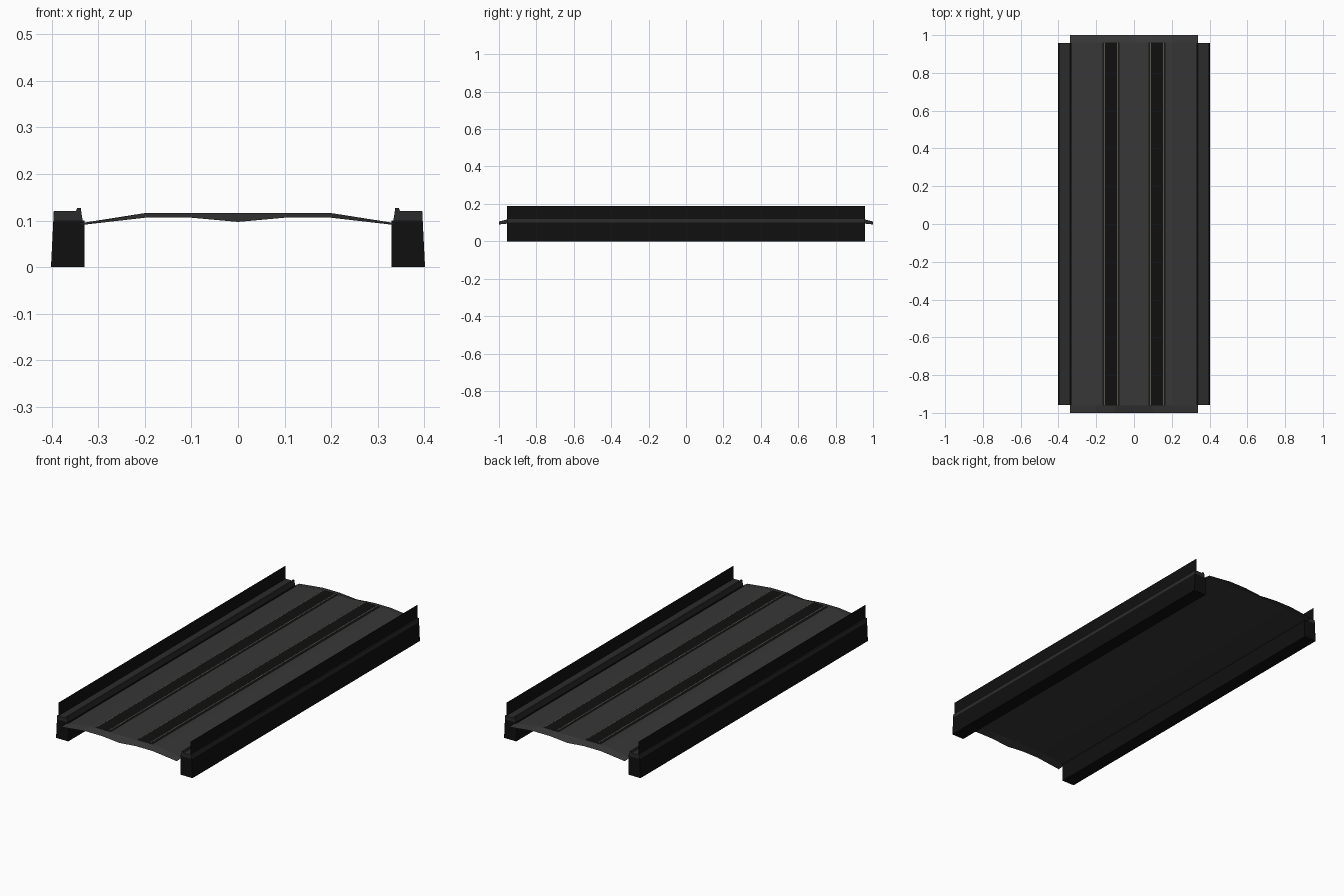
import bpy

if "Cube" in bpy.data.objects:
    bpy.data.objects.remove(bpy.data.objects["Cube"])


def material(name, r, g, b):
    m = bpy.data.materials.new(name)
    m.diffuse_color = (r, g, b, 1)
    m.use_nodes = True
    m.node_tree.nodes["Principled BSDF"].inputs["Base Color"].default_value = m.diffuse_color
    return m


ASPHALT = material("asphalt grey", 0.038, 0.038, 0.038)
CAP = material("dark grey", 0.024, 0.024, 0.024)
BLACK = material("near black", 0.005, 0.005, 0.005)
STEEL = material("rail steel", 0.27, 0.24, 0.19)


def mesh_object(name, verts, faces, mat):
    me = bpy.data.meshes.new(name)
    me.from_pydata(verts, [], faces)
    me.materials.append(mat)
    ob = bpy.data.objects.new(name, me)
    bpy.context.collection.objects.link(ob)
    return ob


def loft(name, rows, mat, closed=False):
    """Join cross-sections given as (y, [(x, z), ...]) into one surface."""
    n = len(rows[0][1])
    verts = [(x, y, z) for y, prof in rows for x, z in prof]
    faces = []
    for r in range(len(rows) - 1):
        for i in range(n if closed else n - 1):
            j = (i + 1) % n
            faces.append((r * n + i, r * n + j, (r + 1) * n + j, (r + 1) * n + i))
    if closed:
        faces.append(tuple(reversed(range(n))))
        faces.append(tuple((len(rows) - 1) * n + i for i in range(n)))
    return mesh_object(name, verts, faces, mat)


def prism(name, prof, mat, half, closed=True):
    return loft(name, [(-half, prof), (half, prof)], mat, closed)


# Cambered road deck: a thin sheet whose ends droop
span = [(-0.34, 0.094), (-0.2, 0.116), (-0.1, 0.116), (0, 0.116),
        (0.1, 0.116), (0.2, 0.116), (0.34, 0.094)]
end = [(-0.34, 0.09), (-0.2, 0.106), (-0.1, 0.106), (0, 0.097),
       (0.1, 0.106), (0.2, 0.106), (0.34, 0.09)]
loft("road_deck", [(-1, end), (-0.96, span), (0.96, span), (1, end)], ASPHALT)

HALF = 0.957
for side, s in (("left", -1), ("right", 1)):
    def profile(points):
        # keep the winding the same on both sides
        pts = [(s * x, z) for x, z in points]
        return pts if s > 0 else pts[::-1]

    # Side girder, leaning slightly inwards
    prism(side + "_girder", profile(
        [(0.33, 0), (0.402, 0), (0.397, 0.10), (0.33, 0.10)]), BLACK, HALF)
    # Walkway cap with a small kerb on the inner edge
    prism(side + "_kerb_cap", profile(
        [(0.334, 0.10), (0.397, 0.10), (0.396, 0.12), (0.348, 0.12),
         (0.346, 0.127), (0.338, 0.127)]), CAP, HALF)
    # Parapet sheet
    prism(side + "_parapet", profile(
        [(0.389, 0.12), (0.389, 0.19)]), BLACK, HALF, closed=False)
    # Track bed plate and its two rail heads
    prism(side + "_track_bed", profile(
        [(0.168, 0.1175), (0.078, 0.1175)]), BLACK, 0.96, closed=False)
    for label, x in (("inner", 0.086), ("outer", 0.157)):
        prism(side + "_" + label + "_rail", profile(
            [(x + 0.004, 0.126), (x - 0.004, 0.126)]), STEEL, 0.96, closed=False)
